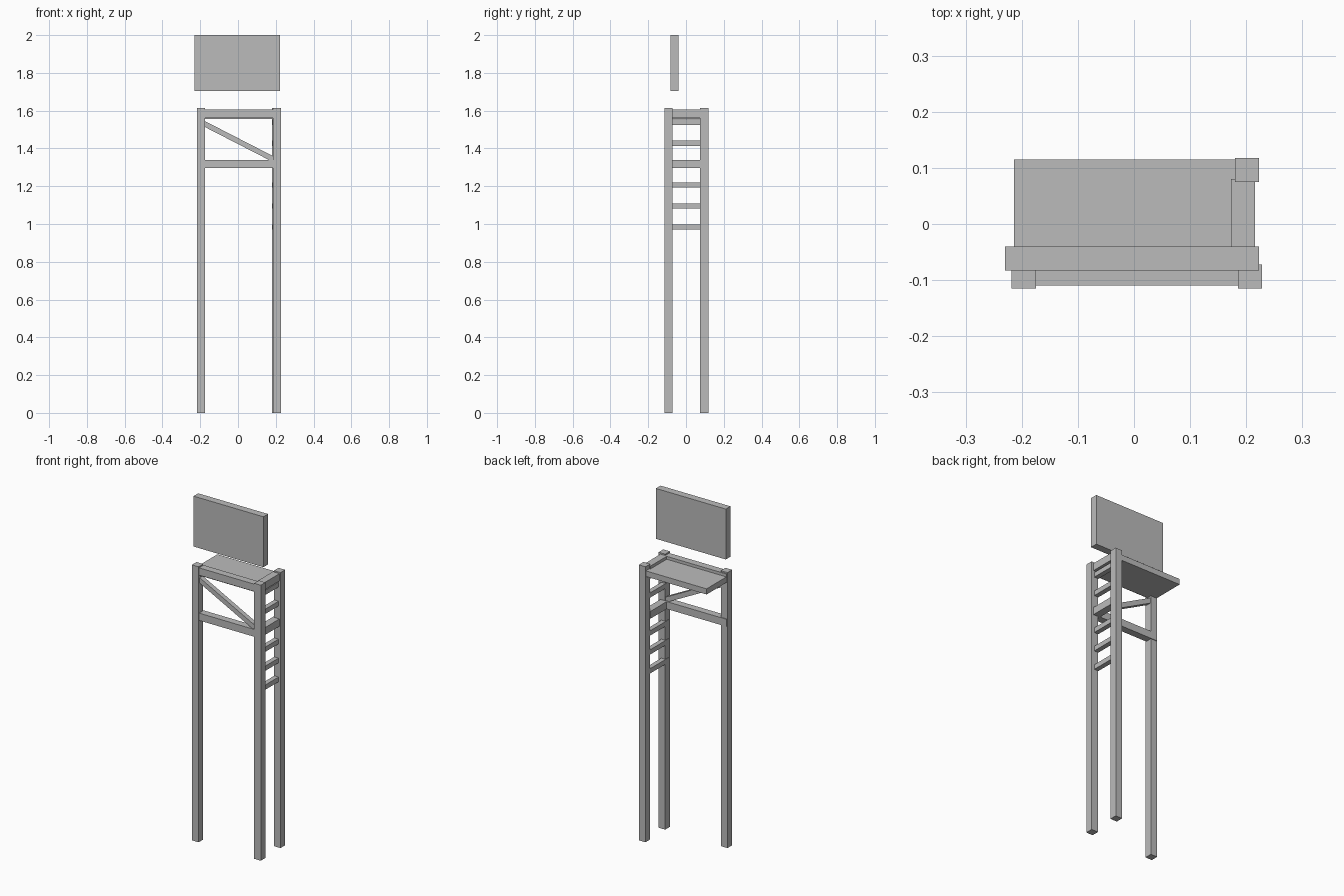
import bpy
import math

default = bpy.data.objects.get("Cube")
if default:
    bpy.data.objects.remove(default, do_unlink=True)

grey = bpy.data.materials.new("plain_grey")
grey.use_nodes = True
color = (0.5, 0.5, 0.5, 1)
grey.diffuse_color = color
grey.node_tree.nodes["Principled BSDF"].inputs["Base Color"].default_value = color


def box(name, x, y, z, tilt=0):
    """Box from (min, max) ranges, optionally tilted about the y axis."""
    spans = (x, y, z)
    bpy.ops.mesh.primitive_cube_add(size=1, location=[(a + b) / 2 for a, b in spans])
    ob = bpy.context.object
    ob.name = name
    ob.scale = [b - a for a, b in spans]
    ob.rotation_euler.y = tilt
    ob.data.materials.append(grey)
    return ob


POST = 0.043
TOP = 1.613
RAIL_Y = (-0.11, -0.068)
SIDE_X = (0.173, 0.216)

# Three posts; the fourth corner is open
for name, x, y in (("front_right_post", -0.218, -0.115),
                   ("front_left_post", 0.185, -0.115),
                   ("back_left_post", 0.18, 0.075)):
    box(name, (x, x + POST), (y, y + POST), (0, TOP))

# Rails on the front and on the side, at two heights
for level, z in (("lower", (1.297, 1.34)), ("upper", (1.562, 1.605))):
    box(level + "_front_rail", (-0.214, 0.216), RAIL_Y, z)
    box(level + "_side_rail", SIDE_X, (-0.11, 0.08), z)

# Ladder rungs, with the lower side rail standing in for one step
for i in (0, 1, 2, 4, 5):
    z = 0.97 + i * 0.111
    box(f"rung_{i + 1}", (0.182, 0.21), (-0.1, 0.09), (z, z + 0.028))

# Diagonal brace in the front frame
rise, run = 0.19, 0.37
half = math.hypot(rise, run) / 2 + 0.012
box("diagonal_brace", (0.004 - half, 0.004 + half), (-0.104, -0.076),
    (1.423, 1.451), math.atan2(rise, run))

# Platform and the sign board floating above it
box("platform", (-0.214, 0.2), (-0.1, 0.115), (1.555, 1.588))
box("sign_board", (-0.23, 0.223), (-0.083, -0.04), (1.705, 2.0))
